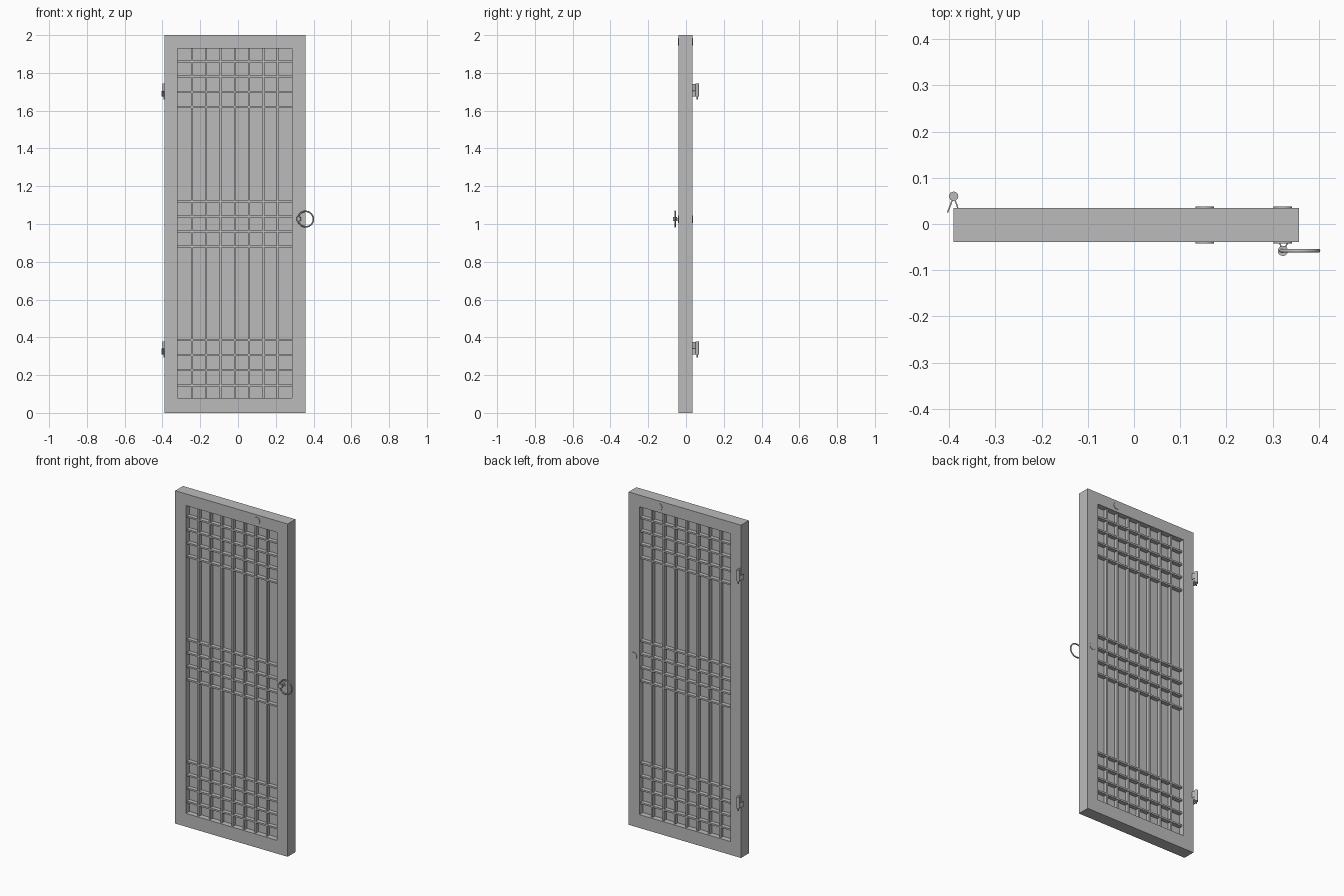
import bpy, bmesh, math
from mathutils import Vector, Matrix

old = bpy.data.objects.get("Cube")
if old:
    bpy.data.objects.remove(old, do_unlink=True)

grey = bpy.data.materials.new("plain grey")
grey.use_nodes = True
tone = (0.5, 0.5, 0.5, 1)
grey.diffuse_color = tone
grey.node_tree.nodes["Principled BSDF"].inputs["Base Color"].default_value = tone


def finish(bm, name, smooth=False):
    me = bpy.data.meshes.new(name)
    bm.to_mesh(me)
    bm.free()
    me.materials.append(grey)
    ob = bpy.data.objects.new(name, me)
    bpy.context.collection.objects.link(ob)
    if smooth:
        bpy.ops.object.select_all(action="DESELECT")
        ob.select_set(True)
        bpy.context.view_layer.objects.active = ob
        bpy.ops.object.shade_smooth_by_angle(angle=math.radians(35))
    return ob


def add_box(bm, x0, x1, y0, y1, z0, z1):
    size = Matrix.Diagonal((x1 - x0, y1 - y0, z1 - z0, 1))
    middle = Vector((x0 + x1, y0 + y1, z0 + z1)) / 2
    bmesh.ops.create_cube(bm, size=1, matrix=Matrix.Translation(middle) @ size)


def add_rod(bm, a, b, r, sides=20):
    a, b = Vector(a), Vector(b)
    turn = (b - a).to_track_quat("Z", "Y").to_matrix().to_4x4()
    bmesh.ops.create_cone(bm, cap_ends=True, segments=sides, radius1=r, radius2=r,
                          depth=(b - a).length, matrix=Matrix.Translation((a + b) / 2) @ turn)


def add_strip(bm, a, b, thick, z0, z1):
    # upright plate running between two plan points
    a, b = Vector(a), Vector(b)
    d = b - a
    place = Matrix.Translation(((a.x + b.x) / 2, (a.y + b.y) / 2, (z0 + z1) / 2))
    turn = Matrix.Rotation(math.atan2(d.y, d.x), 4, "Z")
    size = Matrix.Diagonal((d.length, thick, z1 - z0, 1))
    bmesh.ops.create_cube(bm, size=1, matrix=place @ turn @ size)


LEFT, RIGHT, FRONT, BACK = -0.39, 0.357, -0.039, 0.035
IN_L, IN_R, IN_B, IN_T = -0.319, 0.285, 0.08, 1.93
MID = (FRONT + BACK) / 2

# Outer frame with an opening
bm = bmesh.new()
rings = []
for y in (FRONT, BACK):
    for x0, x1, z0, z1 in ((LEFT, RIGHT, 0, 2), (IN_L, IN_R, IN_B, IN_T)):
        rings.append([bm.verts.new((x, y, z)) for x, z in
                      ((x0, z0), (x1, z0), (x1, z1), (x0, z1))])
for a, b in ((0, 1), (2, 3), (0, 2), (1, 3)):
    for i in range(4):
        j = (i + 1) % 4
        bm.faces.new((rings[a][i], rings[a][j], rings[b][j], rings[b][i]))
bmesh.ops.recalc_face_normals(bm, faces=bm.faces)
finish(bm, "door_frame")

# Thin centre panel
bm = bmesh.new()
add_box(bm, IN_L, IN_R, MID - 0.004, MID + 0.004, IN_B, IN_T)
finish(bm, "centre_panel")

# Lattice bars
bm = bmesh.new()
for i in range(1, 8):
    x = IN_L + (IN_R - IN_L) * i / 8
    add_box(bm, x - 0.005, x + 0.005, MID - 0.026, MID + 0.026, IN_B, IN_T)
finish(bm, "lattice_uprights")
bm = bmesh.new()
for start in (0.146, 0.88, 1.62):
    for i in range(4):
        z = start + 0.08 * i
        add_box(bm, IN_L, IN_R, MID - 0.028, MID + 0.028, z - 0.005, z + 0.005)
finish(bm, "lattice_crossbars")

# Round bosses on both faces
for name, x, z in (("top_boss", 0.153, 1.966), ("handle_boss", 0.322, 1.026)):
    bm = bmesh.new()
    add_rod(bm, (x, FRONT - 0.003, z), (x, BACK + 0.003, z), 0.02, 24)
    finish(bm, name, True)

# Pull ring and its eye
bm = bmesh.new()
add_rod(bm, (0.322, -0.058, 1.015), (0.322, -0.058, 1.037), 0.011)
add_strip(bm, (0.314, FRONT), (0.322, -0.058), 0.003, 1.019, 1.033)
add_strip(bm, (0.334, FRONT), (0.322, -0.058), 0.003, 1.019, 1.033)
finish(bm, "ring_eye", True)
bpy.ops.mesh.primitive_torus_add(major_segments=40, minor_segments=10, major_radius=0.041,
                                 minor_radius=0.004, location=(0.358, -0.058, 1.026),
                                 rotation=(math.pi / 2, 0, 0))
ring = bpy.context.object
ring.name = "pull_ring"
ring.data.materials.append(grey)
bpy.ops.object.shade_smooth()

# Hinges: barrel, pin and two splayed leaves
for name, z in (("lower_hinge", 0.34), ("upper_hinge", 1.705)):
    bm = bmesh.new()
    hub = (-0.39, 0.06)
    add_rod(bm, (*hub, z - 0.03), (*hub, z + 0.038), 0.01)
    add_rod(bm, (*hub, z - 0.046), (*hub, z - 0.028), 0.004, 12)
    add_strip(bm, (-0.381, BACK), hub, 0.003, z, z + 0.035)
    add_strip(bm, (-0.403, 0.025), hub, 0.003, z - 0.03, z)
    finish(bm, name, True)
